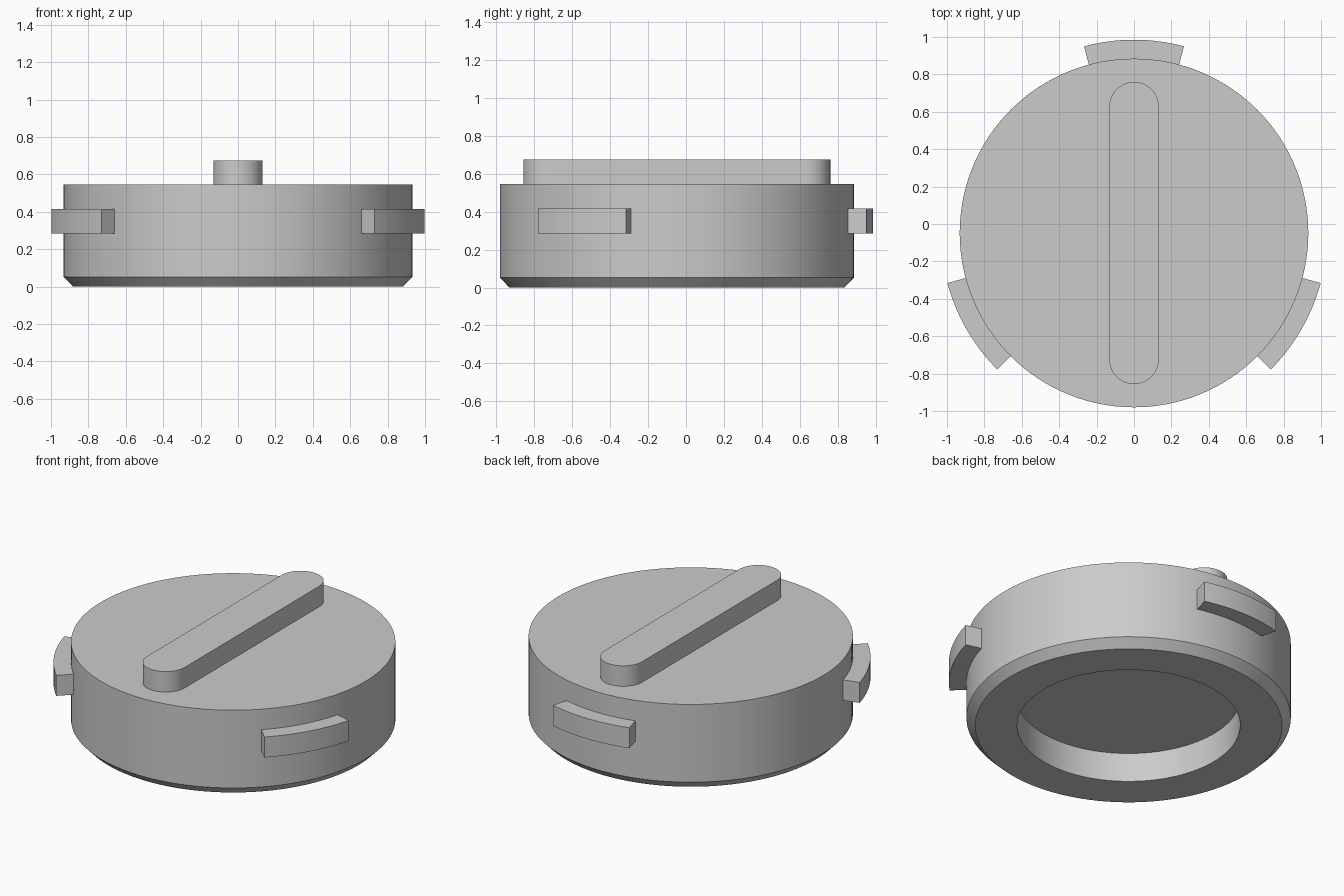
import bpy, bmesh
from math import sin, cos, pi, radians
from mathutils import Vector

cube = bpy.data.objects.get("Cube")
if cube:
    bpy.data.objects.remove(cube, do_unlink=True)

CY = -0.048  # y of the cap axis

grey = bpy.data.materials.new("plain_grey")
grey.use_nodes = True
grey.diffuse_color = (0.6, 0.6, 0.6, 1)
grey.node_tree.nodes["Principled BSDF"].inputs["Base Color"].default_value = (0.6, 0.6, 0.6, 1)


def finish(name, bm):
    bmesh.ops.recalc_face_normals(bm, faces=bm.faces)
    mesh = bpy.data.meshes.new(name)
    bm.to_mesh(mesh)
    bm.free()
    mesh.materials.append(grey)
    obj = bpy.data.objects.new(name, mesh)
    obj.location.y = CY
    bpy.context.collection.objects.link(obj)
    bpy.ops.object.select_all(action='DESELECT')
    obj.select_set(True)
    bpy.context.view_layer.objects.active = obj
    bpy.ops.object.shade_smooth_by_angle(angle=radians(30))
    return obj


def lathe(name, profile, steps=128):
    bm = bmesh.new()
    verts = [bm.verts.new((r, 0, z)) for r, z in profile]
    edges = [bm.edges.new(pair) for pair in zip(verts, verts[1:])]
    bmesh.ops.spin(bm, geom=verts + edges, cent=(0, 0, 0), axis=(0, 0, 1),
                   angle=2 * pi, steps=steps, use_merge=True)
    bmesh.ops.remove_doubles(bm, verts=bm.verts, dist=0.0001)
    return finish(name, bm)


def prism(name, outline, z0, z1):
    bm = bmesh.new()
    face = bm.faces.new([bm.verts.new((x, y, z0)) for x, y in outline])
    top = bmesh.ops.extrude_face_region(bm, geom=[face], use_keep_orig=True)
    moved = [g for g in top["geom"] if isinstance(g, bmesh.types.BMVert)]
    bmesh.ops.translate(bm, verts=moved, vec=Vector((0, 0, z1 - z0)))
    return finish(name, bm)


def arc(radius, start, end, steps, cy=0.0):
    angles = [radians(start + (end - start) * i / steps) for i in range(steps + 1)]
    return [(radius * cos(a), cy + radius * sin(a)) for a in angles]


# Round body with chamfered lower rim and a shallow round recess underneath
lathe("cap_body", [(0, 0.185), (0.641, 0.185), (0.641, 0), (0.882, 0),
                   (0.932, 0.052), (0.932, 0.545), (0, 0.545)])

# Rounded grip bar across the top
R, HALF = 0.132, 0.676
prism("grip_bar", arc(R, 0, 180, 24, HALF) + arc(R, 180, 360, 24, -HALF), 0.53, 0.675)

# Three curved locking lugs around the side
for name, mid in (("back_lug", 90), ("right_lug", 210), ("left_lug", 330)):
    outline = arc(1.033, mid - 15, mid + 15, 16) + arc(0.91, mid + 15, mid - 15, 16)
    prism(name, outline, 0.285, 0.415)
